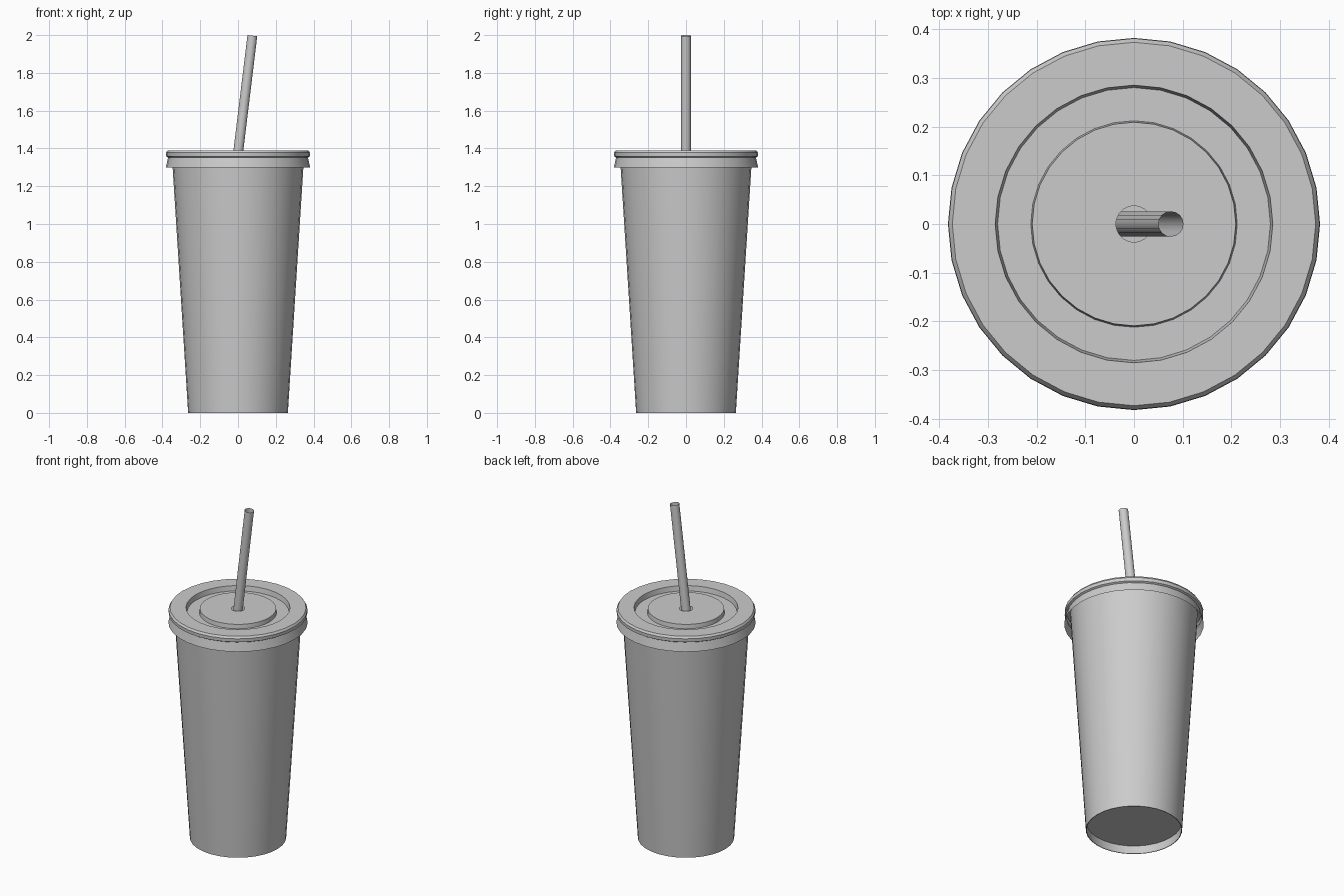
import bpy, bmesh, math
from mathutils import Matrix, Vector

if "Cube" in bpy.data.objects:
    bpy.data.objects.remove(bpy.data.objects["Cube"])


def lathe(name, profile, segments=32):
    """Revolve an (r, z) profile about z; a point with r = 0 becomes a pole."""
    bm = bmesh.new()
    rings = []
    for r, z in profile:
        if r == 0:
            rings.append([bm.verts.new((0, 0, z))] * segments)
        else:
            rings.append([bm.verts.new((r * math.cos(2 * math.pi * i / segments),
                                        r * math.sin(2 * math.pi * i / segments), z))
                          for i in range(segments)])
    for a, b in zip(rings, rings[1:]):
        for i in range(segments):
            j = (i + 1) % segments
            bm.faces.new(list(dict.fromkeys((a[i], a[j], b[j], b[i]))))
    mesh = bpy.data.meshes.new(name)
    bm.to_mesh(mesh)
    bm.free()
    obj = bpy.data.objects.new(name, mesh)
    bpy.context.collection.objects.link(obj)
    bpy.ops.object.select_all(action='DESELECT')
    obj.select_set(True)
    bpy.context.view_layer.objects.active = obj
    bpy.ops.object.shade_smooth_by_angle(angle=math.radians(30))
    return obj


# Tapered cup with a recessed base, its rim tucked under the lid
lathe("cup", [(0, 0.05), (0.262, 0.05), (0.26, 0), (0.264, 0), (0.35, 1.36)])

# Lid: flared skirt, snap bead, flat rim, groove, raised centre with straw hole
lathe("lid", [(0.382, 1.30), (0.37, 1.352), (0.38, 1.358), (0.381, 1.378),
              (0.373, 1.39), (0.285, 1.39), (0.28, 1.36), (0.212, 1.36),
              (0.209, 1.385), (0.037, 1.385)])

# Hollow straw leaning to the right, reaching down into the cup
bottom, top = Vector((-0.155, 0, 0.10)), Vector((0.076, 0, 1.997))
axis = top - bottom
straw = lathe("straw", [(0.026, 0), (0.026, axis.length)], 16)
straw.data.transform(Matrix.Translation(bottom) @ axis.to_track_quat('Z', 'Y').to_matrix().to_4x4())
